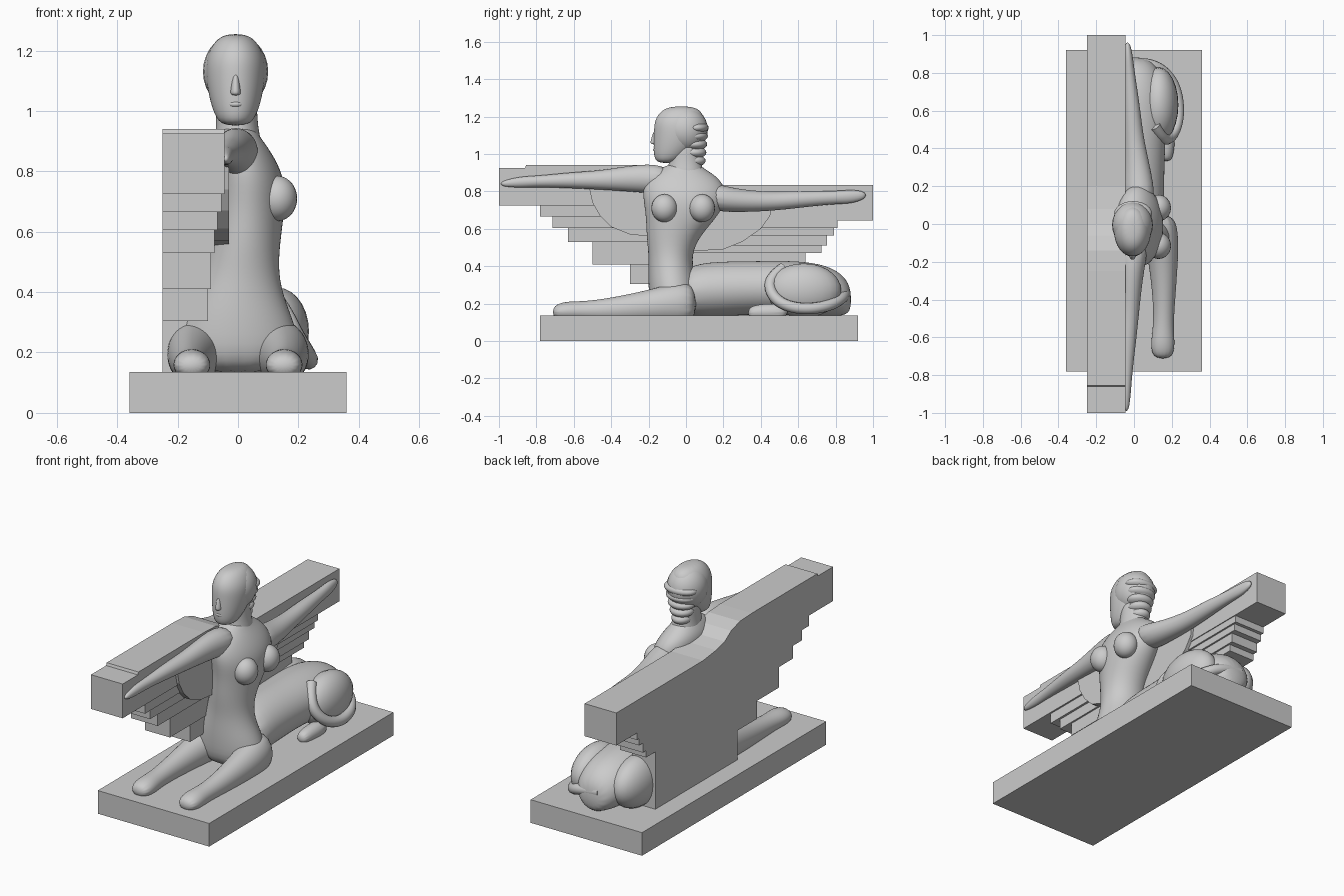
import bpy, bmesh, math
from mathutils import Vector


def finish(name, bm, smooth=False, subdiv=0):
    bmesh.ops.recalc_face_normals(bm, faces=bm.faces)
    me = bpy.data.meshes.new(name)
    bm.to_mesh(me)
    bm.free()
    ob = bpy.data.objects.new(name, me)
    bpy.context.collection.objects.link(ob)
    if smooth:
        for p in me.polygons:
            p.use_smooth = True
    if subdiv:
        m = ob.modifiers.new("round", 'SUBSURF')
        m.levels = m.render_levels = subdiv
    return ob


def box(name, x0, x1, y0, y1, z0, z1):
    bm = bmesh.new()
    bmesh.ops.create_cube(bm, size=1)
    for v in bm.verts:
        v.co = Vector(((x0 + x1) / 2 + v.co.x * (x1 - x0),
                       (y0 + y1) / 2 + v.co.y * (y1 - y0),
                       (z0 + z1) / 2 + v.co.z * (z1 - z0)))
    return finish(name, bm)


def prism(name, x0, x1, profile):
    """Extrude a (y, z) outline along x."""
    bm = bmesh.new()
    f = bm.faces.new([bm.verts.new((x0, y, z)) for y, z in profile])
    r = bmesh.ops.extrude_face_region(bm, geom=[f])
    for g in r['geom']:
        if isinstance(g, bmesh.types.BMVert):
            g.co.x = x1
    return finish(name, bm)


def loft(name, axis, rings, side=1, n=14):
    """Skin ellipses (x, y, z, r1, r2) lying across the given axis."""
    bm = bmesh.new()
    loops = []
    for x, y, z, r1, r2 in rings:
        loop = []
        for i in range(n):
            a = 2 * math.pi * i / n
            c, s = r1 * math.cos(a), r2 * math.sin(a)
            co = (x + c, y + s, z) if axis == 'z' else (x + c, y, z + s)
            loop.append(bm.verts.new((co[0] * side, co[1], co[2])))
        loops.append(loop)
    for a, b in zip(loops, loops[1:]):
        for i in range(n):
            j = (i + 1) % n
            bm.faces.new((a[i], a[j], b[j], b[i]))
    bm.faces.new(loops[0])
    bm.faces.new(loops[-1])
    return finish(name, bm, True, 2)


def ball(name, c, r):
    bm = bmesh.new()
    bmesh.ops.create_uvsphere(bm, u_segments=24, v_segments=14, radius=1)
    for v in bm.verts:
        v.co = Vector(c) + Vector([a * b for a, b in zip(v.co, r)])
    return finish(name, bm, True)


# Plinth
box("plinth", -.36, .36, -.78, .92, 0, .135)

# Wing slab: upper beam with the shoulder drop along its top
BACK = -.25
prism("wing_beam", BACK, -.045, [
    (-1, .725), (-1, .925), (-.86, .925), (-.855, .94), (-.25, .94),
    (-.14, .935), (-.06, .91), (0, .87), (.08, .85), (.2, .835),
    (1, .835), (1, .645), (0, .645), (0, .725)])

# Stepped feathers below the beam: (tip y, bottom z, top z, face x)
front_rows = [(-.78, .665, .725, -.055), (-.715, .605, .665, -.068), (-.63, .53, .605, -.078),
              (-.5, .41, .53, -.09), (-.3, .305, .41, -.1), (-.12, .13, .305, -.11)]
rear_rows = [(.81, .605, .645, -.05), (.79, .565, .605, -.06), (.755, .51, .565, -.07),
             (.725, .47, .51, -.08), (.64, .13, .47, -.1)]
for i, (tip, z0, z1, xf) in enumerate(front_rows):
    box(f"front_feather_{i}", BACK, xf, tip, 0, z0, z1)
for i, (tip, z0, z1, xf) in enumerate(rear_rows):
    box(f"rear_feather_{i}", BACK, xf, 0, tip, z0, z1)

# Rounded covert layers at the wing roots
prism("front_wing_covert", -.12, -.03, [
    (-.52, .83), (-.5, .74), (-.46, .67), (-.4, .61), (-.3, .57), (-.1, .55), (-.1, .86)])
prism("rear_wing_covert", -.12, -.03, [
    (.46, .75), (.45, .67), (.4, .6), (.3, .53), (.2, .49), (.03, .48), (.03, .8)])

# Torso turned toward +x, with breasts
loft("torso", 'z', [
    (0, -.06, .12, .22, .13), (0, -.065, .27, .205, .14), (0, -.08, .37, .16, .125),
    (.01, -.085, .46, .127, .118), (.02, -.07, .56, .122, .145), (.03, -.015, .68, .13, .205),
    (.03, -.005, .78, .13, .235), (0, -.02, .87, .11, .21), (-.005, -.02, .92, .075, .12),
    (-.005, -.01, .95, .06, .08)])
for name, y in (("front_breast", -.115), ("rear_breast", .085)):
    ball(name, (.13, y, .71), (.066, .07, .075))

# Neck, head, nose and hair
loft("neck", 'z', [(0, 0, .86, .09, .12), (-.002, -.005, .93, .072, .09),
                   (-.005, -.005, 1.0, .07, .085), (-.008, -.01, 1.08, .07, .09)])
loft("head", 'z', [
    (-.008, -.105, .95, .045, .05), (-.008, -.085, .985, .072, .09), (-.008, -.055, 1.05, .092, .122),
    (-.008, -.04, 1.12, .102, .135), (-.008, -.035, 1.18, .1, .138), (-.008, -.025, 1.235, .07, .11),
    (-.008, -.025, 1.255, .03, .05)])
loft("nose", 'z', [(-.008, -.165, 1.05, .02, .028), (-.008, -.163, 1.07, .017, .027),
                   (-.008, -.155, 1.13, .01, .018)])
ball("lips", (-.008, -.158, 1.022), (.026, .018, .012))
ball("hair_cap", (-.008, -.005, 1.13), (.108, .122, .124))
for i in range(5):
    ball(f"hair_wave_{i}", (-.005, .055 - .004 * i, 1.14 - .044 * i),
         (.1 - .011 * i, .066, .034))

# Arms stretched along the wings
loft("front_arm", 'y', [
    (0, -.08, .86, .09, .085), (-.01, -.25, .872, .062, .078), (-.02, -.45, .86, .05, .052),
    (-.03, -.6, .86, .045, .045), (-.04, -.8, .853, .03, .03), (-.04, -.88, .85, .026, .032),
    (-.04, -.995, .84, .013, .015)])
loft("rear_arm", 'y', [
    (.03, .1, .78, .09, .085), (.025, .25, .75, .075, .065), (0, .45, .745, .052, .052),
    (-.01, .6, .757, .046, .047), (-.025, .8, .767, .03, .034), (-.03, .88, .772, .026, .04),
    (-.035, .965, .78, .014, .02)])

# Reclining animal body
loft("lion_body", 'y', [
    (0, -.05, .26, .16, .13), (0, .12, .275, .165, .155), (0, .35, .285, .165, .145),
    (0, .55, .285, .18, .15), (0, .72, .27, .175, .15), (0, .83, .25, .13, .12),
    (0, .885, .22, .07, .07)])

# Paired legs and haunches
for side, tag in ((1, "right"), (-1, "left")):
    loft(f"{tag}_foreleg", 'y', [
        (.13, .06, .2, .09, .12), (.145, -.08, .2, .095, .11), (.155, -.2, .185, .08, .09),
        (.16, -.4, .165, .06, .067), (.155, -.55, .16, .054, .052), (.152, -.64, .16, .068, .055),
        (.152, -.715, .155, .05, .035)], side)
    ball(f"{tag}_haunch", (.13 * side, .63, .27), (.105, .2, .145))
    loft(f"{tag}_hind_paw", 'y', [
        (.17, .33, .15, .03, .03), (.17, .39, .155, .045, .045), (.175, .55, .155, .05, .05)], side)

# Tail curled around the right haunch
cu = bpy.data.curves.new("tail", 'CURVE')
cu.dimensions = '3D'
cu.bevel_depth = .03
cu.bevel_resolution = 4
cu.use_fill_caps = True
path = [(-.04, .85, .26), (.07, .855, .25), (.16, .82, .21), (.225, .72, .175), (.24, .6, .17),
        (.225, .5, .2), (.18, .44, .27), (.15, .45, .34), (.11, .52, .39)]
sp = cu.splines.new('NURBS')
sp.points.add(len(path) - 1)
for p, co in zip(sp.points, path):
    p.co = (*co, 1)
sp.use_endpoint_u = True
sp.order_u = 4
bpy.context.collection.objects.link(bpy.data.objects.new("tail", cu))
